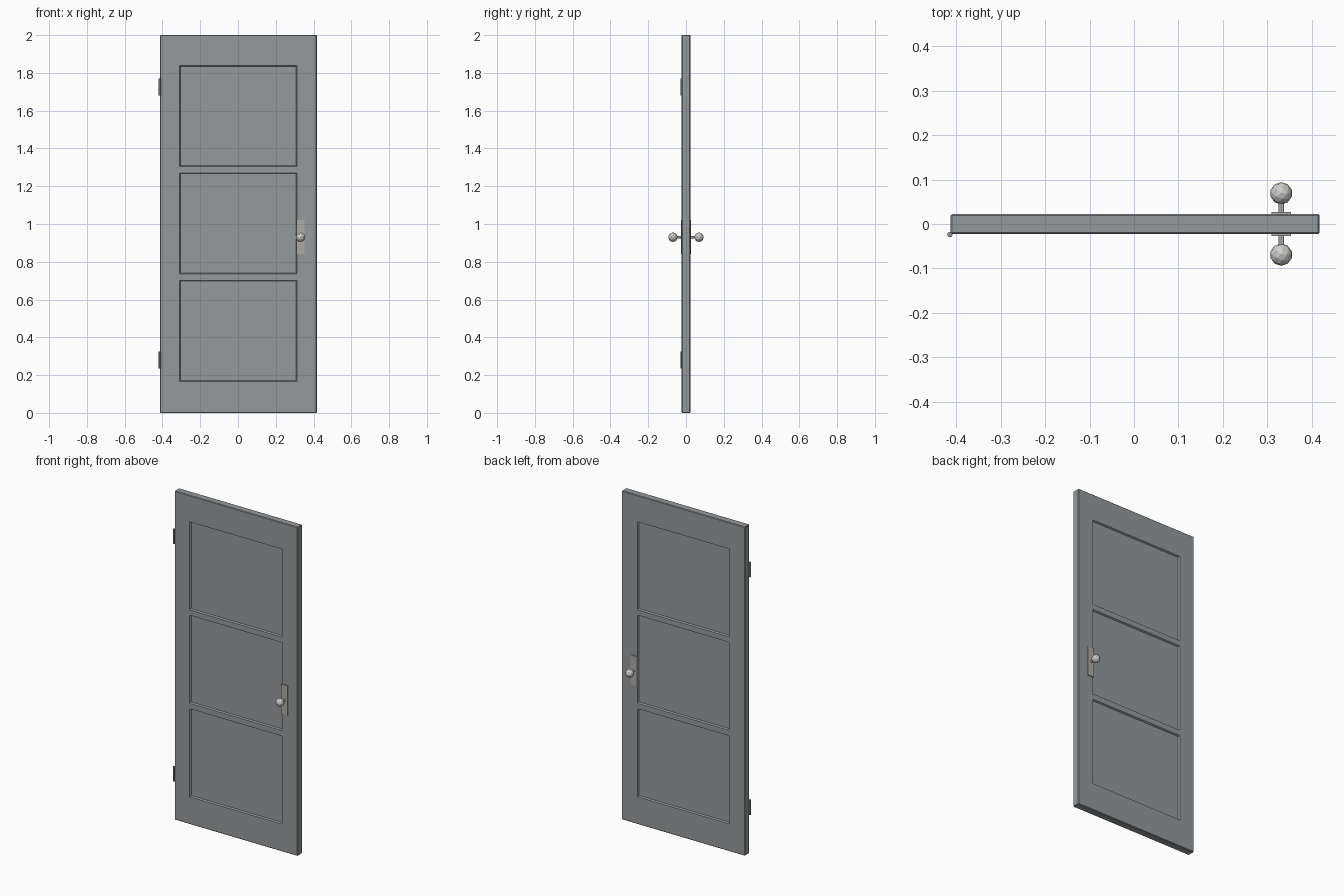
import bpy, bmesh
from mathutils import Matrix, Vector

if "Cube" in bpy.data.objects:
    bpy.data.objects.remove(bpy.data.objects["Cube"], do_unlink=True)


def material(name, rgb):
    m = bpy.data.materials.new(name)
    m.use_nodes = True
    m.diffuse_color = (*rgb, 1)
    m.node_tree.nodes["Principled BSDF"].inputs["Base Color"].default_value = (*rgb, 1)
    return m


paint = material("grey paint", (0.30, 0.32, 0.33))
brushed = material("brushed plate metal", (0.42, 0.41, 0.37))
polished = material("polished knob metal", (0.62, 0.62, 0.60))
steel = material("hinge steel", (0.28, 0.28, 0.28))


def finish(name, bm, mat):
    mesh = bpy.data.meshes.new(name)
    bm.to_mesh(mesh)
    bm.free()
    mesh.materials.append(mat)
    ob = bpy.data.objects.new(name, mesh)
    bpy.context.collection.objects.link(ob)
    return ob


def box(size, centre):
    bm = bmesh.new()
    bmesh.ops.create_cube(bm, size=1, matrix=Matrix.Translation(centre) @ Matrix.Diagonal((*size, 1)))
    return bm


def cylinder(name, radius, length, centre, mat, along_y=False):
    bm = bmesh.new()
    turn = Matrix.Rotation(1.5708, 4, "X") if along_y else Matrix()
    bmesh.ops.create_cone(bm, cap_ends=True, segments=12, radius1=radius, radius2=radius,
                          depth=length, matrix=Matrix.Translation(centre) @ turn)
    ob = finish(name, bm, mat)
    bpy.ops.object.select_all(action="DESELECT")
    ob.select_set(True)
    bpy.context.view_layer.objects.active = ob
    bpy.ops.object.shade_smooth_by_angle()


# Door slab with softened edges and three recessed panels on each side
left, right = -0.31, 0.312
panels = [(0.167, 0.702), (0.736, 1.271), (1.304, 1.839)]
bm = box((0.829, 0.045, 2), (0.0025, 0, 1))
bmesh.ops.bevel(bm, geom=bm.edges[:], offset=0.003, segments=1, affect="EDGES")
cuts = [((x, 0, 0), (1, 0, 0)) for x in (left, right)]
cuts += [((0, 0, z), (0, 0, 1)) for pair in panels for z in pair]
for point, normal in cuts:
    bmesh.ops.bisect_plane(bm, geom=bm.verts[:] + bm.edges[:] + bm.faces[:],
                           plane_co=point, plane_no=normal)
bm.normal_update()
recessed = []
for f in bm.faces:
    c = f.calc_center_median()
    if abs(f.normal.y) > 0.9 and left < c.x < right and any(a < c.z < b for a, b in panels):
        recessed.append(f)
bmesh.ops.inset_individual(bm, faces=recessed, thickness=0.007, depth=-0.009)
finish("door_slab", bm, paint)

# Handle set on each side: plate, stem and faceted knob
for side, s in (("front", -1), ("back", 1)):
    finish(side + "_handle_plate", box((0.044, 0.005, 0.18), (0.331, s * 0.025, 0.93)), brushed)
    cylinder(side + "_knob_stem", 0.006, 0.03, (0.331, s * 0.037, 0.93), polished, True)
    bm = bmesh.new()
    bmesh.ops.create_icosphere(bm, subdivisions=2, radius=0.025,
                               matrix=Matrix.Translation((0.331, s * 0.069, 0.93)))
    finish(side + "_knob", bm, polished)

# Hinge barrels on the right edge
for name, z in (("lower_hinge", 0.28), ("upper_hinge", 1.725)):
    cylinder(name, 0.006, 0.09, (-0.414, -0.024, z), steel)
